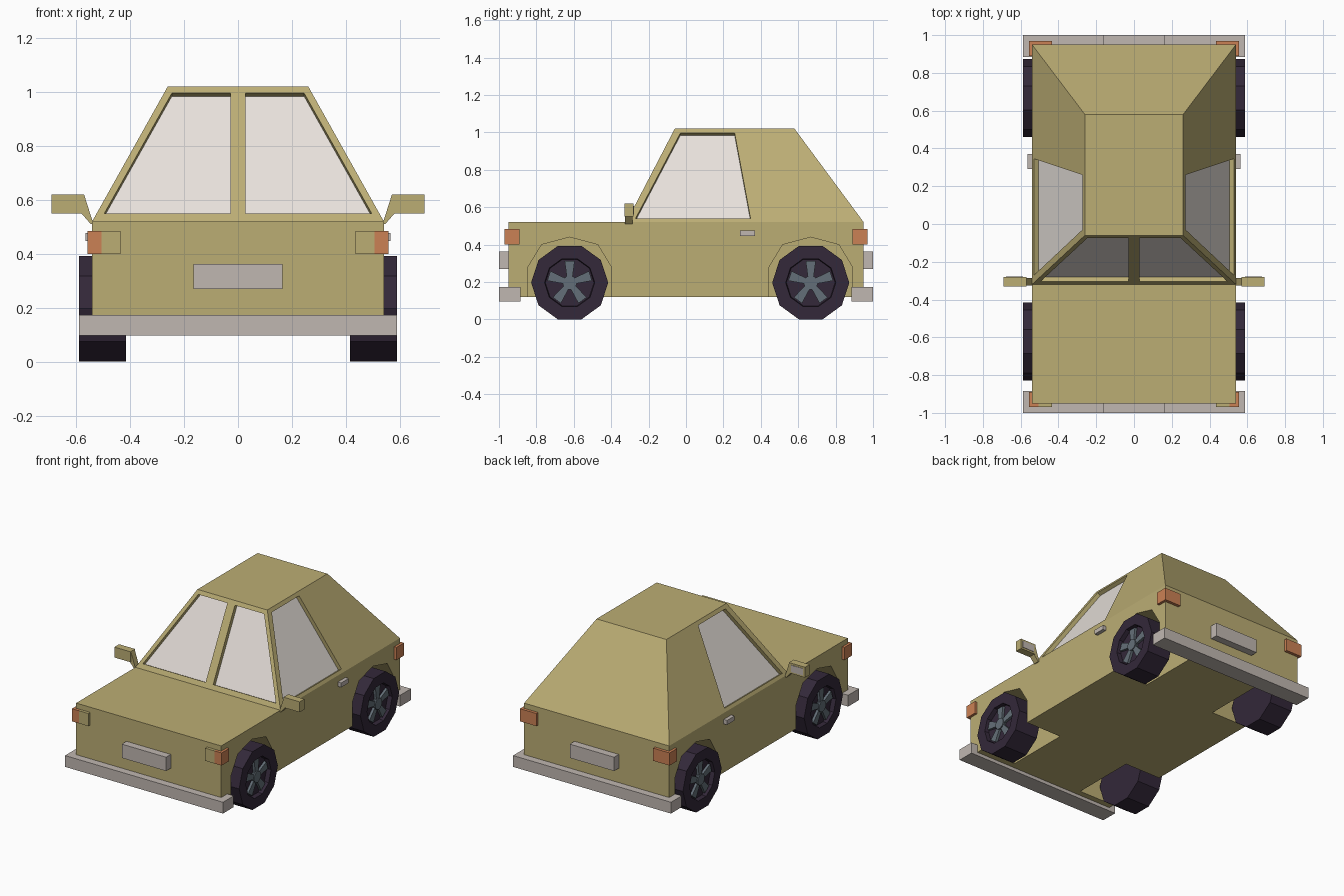
import bpy, bmesh, math
from mathutils import Vector, Matrix
from mathutils.geometry import normal

if "Cube" in bpy.data.objects:
    bpy.data.objects.remove(bpy.data.objects["Cube"])


def material(name, rgb):
    m = bpy.data.materials.new(name)
    m.diffuse_color = (*rgb, 1)
    m.use_nodes = True
    m.node_tree.nodes["Principled BSDF"].inputs["Base Color"].default_value = m.diffuse_color
    return m


TAN = material("tan paint", (0.50, 0.42, 0.175))
GLASS = material("pale glass", (0.80, 0.75, 0.71))
GREY = material("warm grey trim", (0.53, 0.475, 0.44))
ORANGE = material("orange lamp", (0.60, 0.22, 0.09))
RUBBER = material("dark rubber", (0.033, 0.021, 0.041))
STEEL = material("steel rim", (0.127, 0.159, 0.188))


def prism(bm, pts, vec):
    """Extrude a polygon along a vector into a closed solid."""
    f = bm.faces.new([bm.verts.new(p) for p in pts])
    ext = bmesh.ops.extrude_face_region(bm, geom=[f], use_keep_orig=True)
    bmesh.ops.translate(bm, vec=vec, verts=[v for v in ext["geom"] if isinstance(v, bmesh.types.BMVert)])


def finish(bm, name, mat):
    bmesh.ops.recalc_face_normals(bm, faces=bm.faces[:])
    me = bpy.data.meshes.new(name)
    bm.to_mesh(me)
    bm.free()
    me.materials.append(mat)
    ob = bpy.data.objects.new(name, me)
    bpy.context.collection.objects.link(ob)
    return ob


def solid(name, mat, pts, vec):
    bm = bmesh.new()
    prism(bm, pts, Vector(vec))
    return finish(bm, name, mat)


def box(name, mat, x, y, z):
    return solid(name, mat, [(a, b, z[0]) for a, b in
                 ((x[0], y[0]), (x[1], y[0]), (x[1], y[1]), (x[0], y[1]))], (0, 0, z[1] - z[0]))


def carve(ob, cutter):
    """Subtract the cutter, bake the result and delete the cutter."""
    mod = ob.modifiers.new("carve", "BOOLEAN")
    mod.operation, mod.object, mod.solver = "DIFFERENCE", cutter, "EXACT"
    bpy.context.view_layer.update()
    dg = bpy.context.evaluated_depsgraph_get()
    me = bpy.data.meshes.new_from_object(ob.evaluated_get(dg))
    ob.modifiers.clear()
    ob.data = me
    me.materials.clear()
    me.materials.append(TAN)
    bpy.data.objects.remove(cutter)


SIDES = ((-1, "left"), (1, "right"))
AXLES = ((-0.622, "front"), (0.667, "rear"))

# Lower body with four arched wheel wells
body = box("body", TAN, (-0.54, 0.54), (-0.95, 0.95), (0.12, 0.52))
bm = bmesh.new()
arch = [(-0.223, 0.05), (-0.223, 0.28), (-0.15, 0.40), (0, 0.44), (0.15, 0.40), (0.223, 0.28), (0.223, 0.05)]
for s, _ in SIDES:
    for yc, _ in AXLES:
        prism(bm, [(0.27 * s, yc + y, z) for y, z in arch], Vector((0.4 * s, 0, 0)))
carve(body, finish(bm, "well_cutter", TAN))

# Tapered cabin
bm = bmesh.new()
low = [bm.verts.new(p) for p in ((-0.54, -0.32, 0.52), (0.54, -0.32, 0.52), (0.54, 0.95, 0.52), (-0.54, 0.95, 0.52))]
top = [bm.verts.new(p) for p in ((-0.26, -0.06, 1.02), (0.26, -0.06, 1.02), (0.26, 0.58, 1.02), (-0.26, 0.58, 1.02))]
bm.faces.new(low)
bm.faces.new(top)
for i in range(4):
    j = (i + 1) % 4
    bm.faces.new((low[i], low[j], top[j], top[i]))
cabin = finish(bm, "cabin", TAN)

# Recessed windows: outlines lie on the sloping cabin planes
screen = [(0.028, 0.55), (0.495, 0.55), (0.245, 0.995), (0.028, 0.995)]
door = [(-0.27, 0.54), (0.345, 0.54), (0.26, 0.997), (-0.03, 0.997)]
bm = bmesh.new()
for s, side in SIDES:
    panes = {"windscreen": [Vector((s * x, -0.32 + (z - 0.52) * 0.52, z)) for x, z in screen],
             "door_window": [Vector((s * (0.54 - (z - 0.52) * 0.56), y, z)) for y, z in door]}
    for name, pts in panes.items():
        n = normal(pts[:3])
        if n.z < 0:
            n = -n
        prism(bm, [p + n * 0.02 for p in pts], n * -0.05)
        solid(f"{name}_{side}", GLASS, [p - n * 0.03 for p in pts], n * 0.004)
carve(cabin, finish(bm, "window_cutter", TAN))

# Bumpers and number plates at both ends
for e, end in ((-1, "front"), (1, "rear")):
    box(f"{end}_bumper", GREY, (-0.588, 0.588), (e * 0.885, e * 1.0), (0.097, 0.173))
    box(f"{end}_plate", GREY, (-0.165, 0.165), (e * 0.94, e * 1.0), (0.27, 0.363))

for s, side in SIDES:
    # Corner lamps
    z = (0.40, 0.485)
    box(f"front_indicator_{side}", ORANGE, (s * 0.505, s * 0.557), (-0.97, -0.89), z)
    box(f"headlight_{side}", TAN, (s * 0.435, s * 0.505), (-0.97, -0.89), z)
    box(f"tail_light_{side}", ORANGE, (s * 0.435, s * 0.557), (0.97, 0.89), z)

    # Door handle
    box(f"door_handle_{side}", GREY, (s * 0.53, s * 0.565), (0.29, 0.37), (0.447, 0.477))

    # Wing mirror: head, slim arm and glass
    box(f"mirror_head_{side}", TAN, (s * 0.57, s * 0.69), (-0.33, -0.28), (0.55, 0.62))
    solid(f"mirror_arm_{side}", TAN, [(s * x, -0.325, z) for x, z in
          ((0.535, 0.51), (0.545, 0.51), (0.58, 0.55), (0.57, 0.62))], (0, 0.04, 0))
    box(f"mirror_glass_{side}", GREY, (s * 0.588, s * 0.677), (-0.282, -0.277), (0.562, 0.608))

    # Ten-sided wheels with a dished face and five spokes
    for yc, end in AXLES:
        bm = bmesh.new()
        bmesh.ops.create_cone(bm, cap_ends=True, segments=10, radius1=0.206, radius2=0.206, depth=0.173,
                              matrix=Matrix.Translation((s * 0.5015, yc, 0.197)) @ Matrix.Rotation(math.pi / 2, 4, "Y"))
        bm.normal_update()
        cap = max(bm.faces, key=lambda f: s * f.calc_center_median().x)
        bmesh.ops.inset_region(bm, faces=[cap], thickness=0.072)
        bmesh.ops.inset_region(bm, faces=[cap], thickness=0.004)
        bmesh.ops.translate(bm, vec=(-s * 0.03, 0, 0), verts=cap.verts[:])
        finish(bm, f"{end}_tyre_{side}", RUBBER)

        bm = bmesh.new()
        for k in range(5):
            rot = Matrix.Rotation(k * math.tau / 5, 3, "X")
            spoke = [(-0.014, 0.02), (0.014, 0.02), (0.027, 0.117), (-0.027, 0.117)]
            prism(bm, [rot @ Vector((0, y, z)) + Vector((s * 0.555, yc, 0.197)) for y, z in spoke],
                  Vector((s * 0.02, 0, 0)))
        hub = [(s * 0.555, yc + 0.038 * math.sin(a), 0.197 + 0.038 * math.cos(a))
               for a in (i * math.tau / 10 for i in range(10))]
        prism(bm, hub, Vector((s * 0.026, 0, 0)))
        finish(bm, f"{end}_rim_{side}", STEEL)
